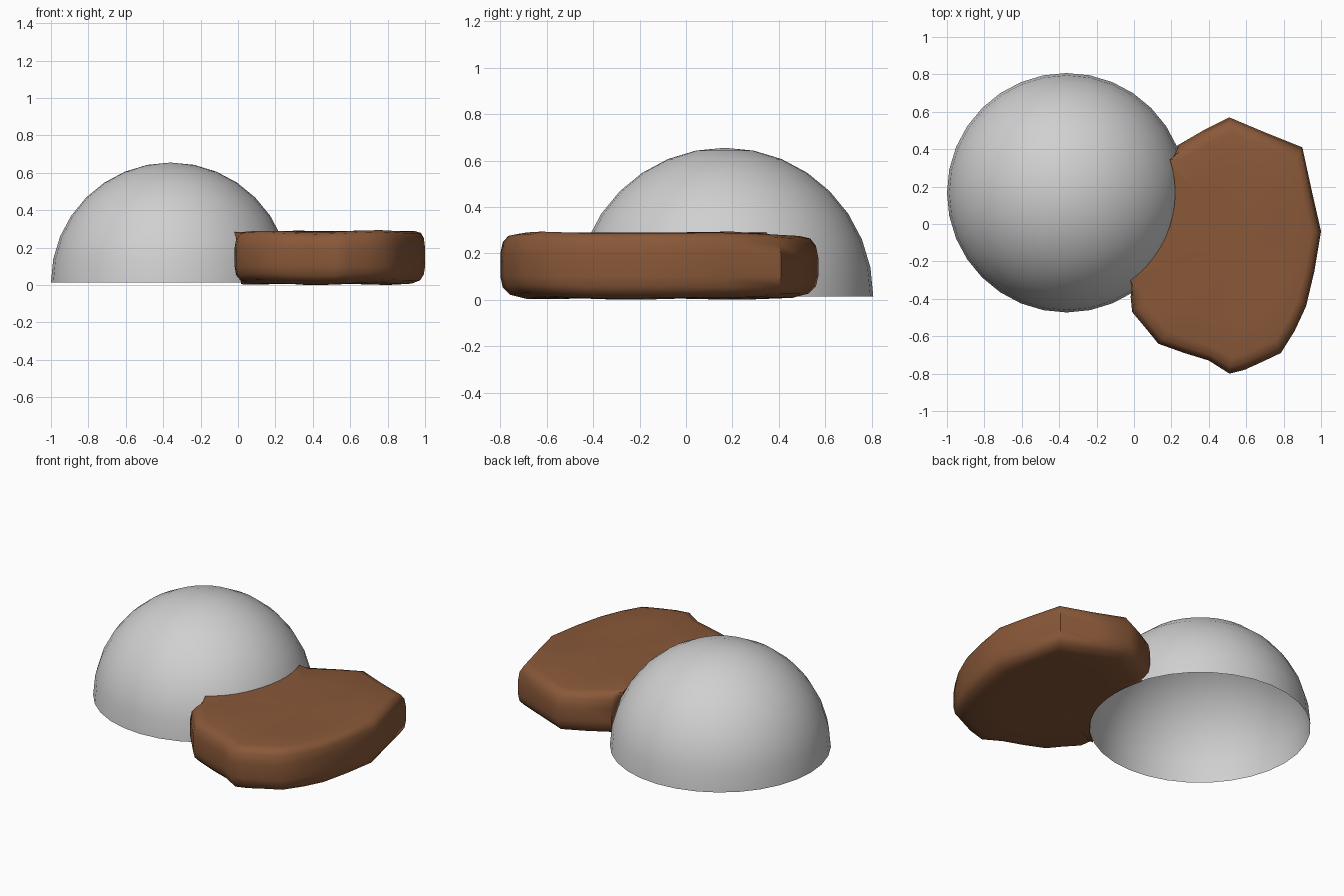
import bpy, bmesh, math
from mathutils import Vector

if "Cube" in bpy.data.objects:
    bpy.data.objects.remove(bpy.data.objects["Cube"])


def material(name, rgb):
    m = bpy.data.materials.new(name)
    m.diffuse_color = (*rgb, 1)
    m.use_nodes = True
    m.node_tree.nodes["Principled BSDF"].inputs["Base Color"].default_value = m.diffuse_color
    return m


def make_object(name, bm, mat, angle):
    me = bpy.data.meshes.new(name)
    bm.to_mesh(me)
    bm.free()
    ob = bpy.data.objects.new(name, me)
    bpy.context.collection.objects.link(ob)
    me.materials.append(mat)
    bpy.context.view_layer.objects.active = ob
    ob.select_set(True)
    bpy.ops.object.shade_smooth_by_angle(angle=math.radians(angle))
    ob.select_set(False)
    return ob


grey = material("light grey", (0.63, 0.63, 0.63))
brown = material("earth brown", (0.25, 0.098, 0.04))
CX, CY, CZ, R = -0.36, 0.167, 0.015, 0.64

# Dome: open half sphere
bm = bmesh.new()
bmesh.ops.create_uvsphere(bm, u_segments=32, v_segments=16, radius=R)
bmesh.ops.delete(bm, geom=[v for v in bm.verts if v.co.z < -0.001], context='VERTS')
bmesh.ops.translate(bm, verts=bm.verts, vec=(CX, CY, CZ))
make_object("dome", bm, grey, 40)

# Rock slab: free outer outline (clockwise), then an arc hugging the dome
outline = [(0.232, 0.42), (0.37, 0.50), (0.51, 0.57), (0.70, 0.49), (0.90, 0.41),
           (0.95, 0.18), (1.0, -0.04), (0.965, -0.25), (0.92, -0.44), (0.86, -0.57),
           (0.785, -0.69), (0.69, -0.735), (0.59, -0.78), (0.51, -0.80), (0.40, -0.73),
           (0.27, -0.69), (0.13, -0.64), (0.065, -0.56), (-0.01, -0.47), (-0.018, -0.39)]
arc = [math.radians(a) for a in range(-54, 20, 6)]
centre = Vector((0.56, -0.12))
# (height, inward scale) from underside to top
levels = [(0.006, 0.60), (0.008, 0.84), (0.025, 0.94), (0.055, 0.985), (0.10, 1.0), (0.20, 1.0),
          (0.25, 0.985), (0.278, 0.95), (0.288, 0.88), (0.288, 0.60)]

bm = bmesh.new()
rings = []
for i, (z, s) in enumerate(levels):
    ring = []
    r = math.sqrt(R * R - max(z - CZ, 0) ** 2) + 0.001
    inner = i in (0, len(levels) - 1)
    tops = z > 0.15
    for x, y in outline:
        p = centre + (Vector((x, y)) - centre) * s
        # the upper rim dips a little toward the back
        dz = -0.018 * max(0, (p.y - 0.2) / 0.37) if tops else 0
        d = p - Vector((CX, CY))
        if d.length < r:
            p = Vector((CX, CY)) + d.normalized() * r
        ring.append(bm.verts.new((p.x, p.y, z + dz)))
    for a in arc:
        p = Vector((CX + r * math.cos(a), CY + r * math.sin(a)))
        if inner:
            p = centre + (p - centre) * 0.6
        ring.append(bm.verts.new((p.x, p.y, z)))
    rings.append(ring)
n = len(rings[0])
for a, b in zip(rings, rings[1:]):
    for k in range(n):
        j = (k + 1) % n
        bm.faces.new((a[k], a[j], b[j], b[k]))
for ring, z in ((rings[0], 0.006), (rings[-1], 0.288)):
    c = bm.verts.new((centre.x, centre.y, z))
    for k in range(n):
        bm.faces.new((ring[k], ring[(k + 1) % n], c))
# a few uneven bumps on the faces of the slab
for v in bm.verts:
    w = math.sin(v.co.x * 9 + 1) * math.sin(v.co.y * 7)
    if v.co.z > 0.24:
        v.co.z += 0.006 * w
    elif v.co.z < 0.06:
        v.co.z += 0.006 * (w + 1) - 0.006
bmesh.ops.recalc_face_normals(bm, faces=bm.faces)
make_object("rock_slab", bm, brown, 55)
